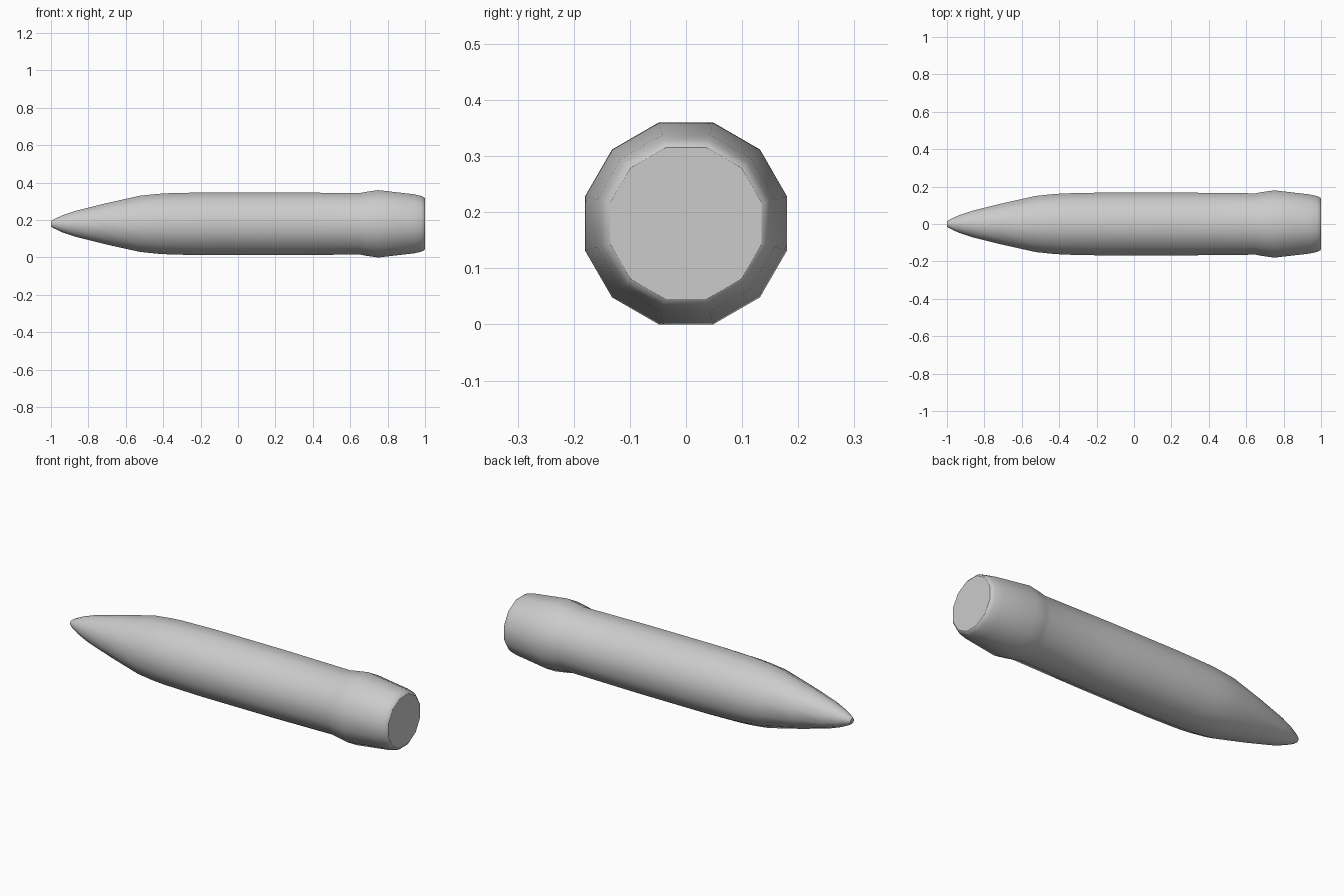
import bpy, bmesh, math

if "Cube" in bpy.data.objects:
    bpy.data.objects.remove(bpy.data.objects["Cube"])

SIDES = 12
CENTRE_Z = 0.18

# Profile along x: (position, half height measured to the flats)
profile = [(-1.0, 0.014), (-0.985, 0.024), (-0.94, 0.045), (-0.87, 0.069),
           (-0.71, 0.109), (-0.525, 0.150), (-0.43, 0.160), (-0.36, 0.164),
           (-0.17, 0.168), (0.25, 0.168), (0.65, 0.164), (0.68, 0.170),
           (0.75, 0.180), (0.94, 0.158), (0.98, 0.149), (0.995, 0.142), (1.0, 0.135)]


def ring(bm, x, flat):
    radius = flat / math.cos(math.pi / SIDES)
    verts = []
    for i in range(SIDES):
        a = 2 * math.pi * (i + 0.5) / SIDES
        verts.append(bm.verts.new((x, radius * math.cos(a), CENTRE_Z + radius * math.sin(a))))
    return verts


# Pointed body with flared tail band, swept as 12-sided rings
bm = bmesh.new()
rings = [ring(bm, x, r) for x, r in profile]
for a, b in zip(rings, rings[1:]):
    for i in range(SIDES):
        j = (i + 1) % SIDES
        bm.faces.new((a[i], a[j], b[j], b[i]))

# Nose tip and flat tail cap
bm.faces.new(rings[0])
bm.faces.new(rings[-1])
bmesh.ops.recalc_face_normals(bm, faces=bm.faces[:])

mesh = bpy.data.meshes.new("pointed_body")
bm.to_mesh(mesh)
bm.free()
body = bpy.data.objects.new("pointed_body", mesh)
bpy.context.collection.objects.link(body)

# Smooth sides, crisp tail edge
bpy.context.view_layer.objects.active = body
body.select_set(True)
bpy.ops.object.shade_smooth_by_angle(angle=math.radians(32))
